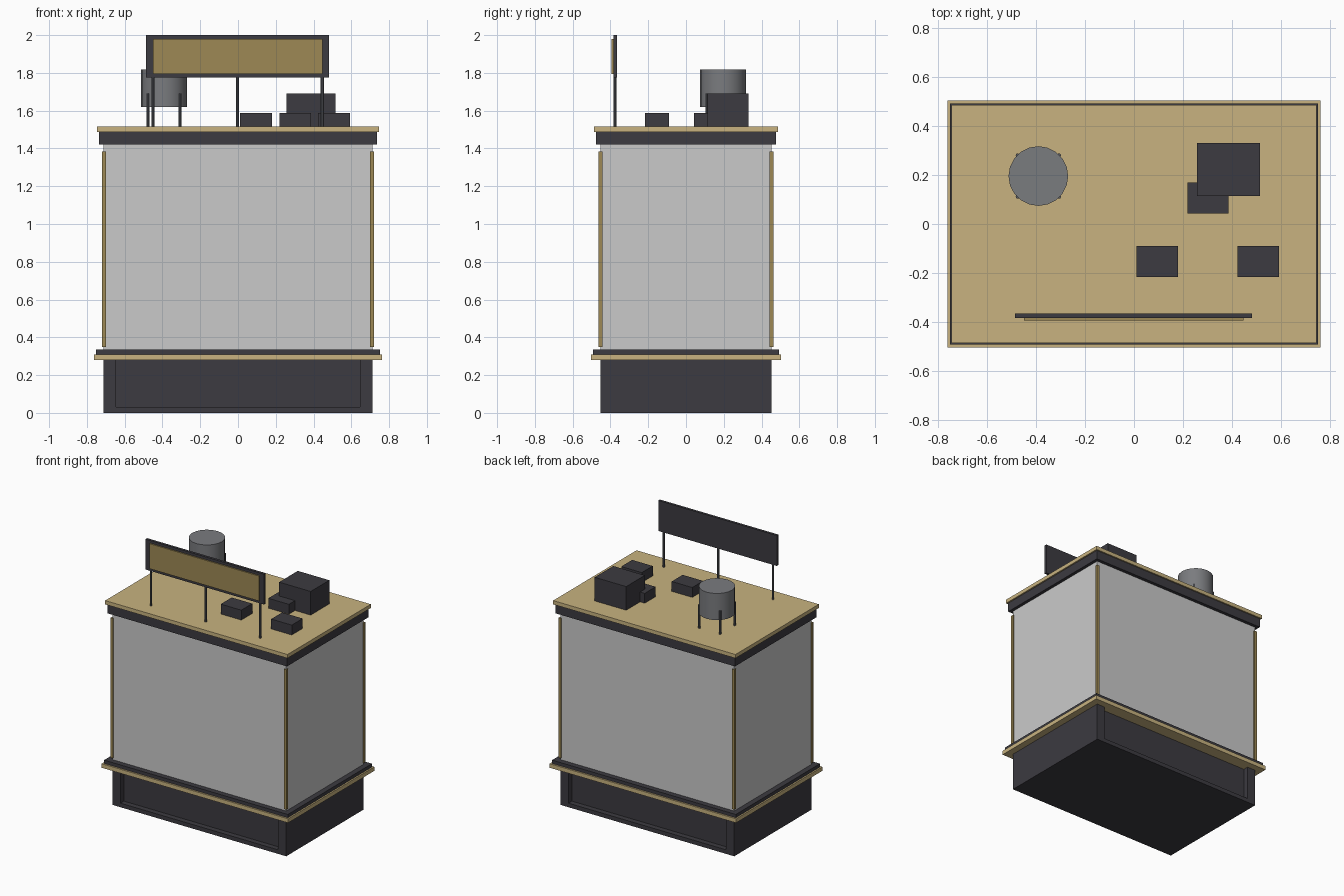
import bpy
import math

old = bpy.data.objects.get("Cube")
if old:
    bpy.data.objects.remove(old, do_unlink=True)


def material(name, rgb):
    m = bpy.data.materials.new(name)
    m.use_nodes = True
    m.diffuse_color = (*rgb, 1)
    m.node_tree.nodes["Principled BSDF"].inputs["Base Color"].default_value = (*rgb, 1)
    return m


TAN = material("tan trim", (0.58, 0.45, 0.215))
GOLD = material("dull gold", (0.34, 0.25, 0.09))
WALL = material("light grey wall", (0.59, 0.59, 0.59))
DARK = material("charcoal", (0.045, 0.043, 0.052))
STEEL = material("grey steel", (0.195, 0.2, 0.212))
POST = material("dark steel", (0.1, 0.105, 0.12))


def finish(name, mat):
    ob = bpy.context.object
    ob.name = name
    ob.data.name = name
    ob.data.materials.append(mat)
    return ob


def box(name, mat, x, y, z):
    """Box from (min, max) ranges on each axis."""
    bpy.ops.mesh.primitive_cube_add(size=1, location=[sum(r) / 2 for r in (x, y, z)])
    ob = finish(name, mat)
    for v in ob.data.vertices:
        for i, r in enumerate((x, y, z)):
            v.co[i] *= r[1] - r[0]
    return ob


def slab(name, mat, hx, hy, z0, z1):
    """Centred box given half sizes."""
    return box(name, mat, (-hx, hx), (-hy, hy), (z0, z1))


def rod(name, mat, x, y, z0, z1, radius, sides):
    bpy.ops.mesh.primitive_cylinder_add(vertices=sides, radius=radius, depth=z1 - z0,
                                        location=(x, y, (z0 + z1) / 2))
    bpy.ops.object.shade_smooth_by_angle(angle=math.radians(35))
    return finish(name, mat)


HX, HY, ROOF = 0.712, 0.453, 1.515

# Plinth with recessed front and back panels
slab("plinth_core", DARK, 0.65, HY - 0.04, 0, 0.28)
slab("plinth_bottom_rail", DARK, 0.65, HY, 0, 0.03)
for side, s in (("left", 1), ("right", -1)):
    box("plinth_end_" + side, DARK, sorted((s * 0.645, s * HX)), (-HY, HY), (0, 0.28))

# Sill, walls and cornice
slab("sill_band", TAN, 0.763, 0.504, 0.28, 0.31)
slab("sill_step", DARK, 0.752, 0.492, 0.31, 0.335)
slab("walls", WALL, HX, HY, 0.3, 1.43)
slab("cornice", DARK, 0.735, 0.477, 1.42, 1.487)
slab("roof_slab", TAN, 0.746, 0.487, 1.487, ROOF)

# Corner trims
for sx in (-1, 1):
    for sy in (-1, 1):
        name = "corner_trim_%s_%s" % ("back" if sy > 0 else "front", "left" if sx > 0 else "right")
        x, y = sx * 0.71, sy * 0.452
        box(name, GOLD, (x - 0.01, x + 0.01), (y - 0.01, y + 0.01), (0.35, 1.385))

# Roof sign on three posts
box("sign_board", DARK, (-0.487, 0.483), (-0.385, -0.366), (1.775, 2.0))
box("sign_panel", GOLD, (-0.45, 0.447), (-0.394, -0.385), (1.795, 1.98))
for i, x in enumerate((-0.45, -0.002, 0.446)):
    rod("sign_post_%d" % (i + 1), POST, x, -0.375, ROOF, 1.78, 0.008, 8)

# Water tank on four legs
TX, TY = -0.391, 0.196
rod("water_tank", STEEL, TX, TY, 1.62, 1.817, 0.122, 20)
for i in range(4):
    a = math.radians(45 + 90 * i)
    rod("tank_leg_%d" % (i + 1), POST, TX + 0.12 * math.cos(a), TY + 0.12 * math.sin(a),
        ROOF, 1.69, 0.008, 8)

# Rooftop equipment
box("large_roof_unit", DARK, (0.257, 0.515), (0.114, 0.332), (ROOF, 1.69))
for i, (x, y) in enumerate(((0.303, 0.106), (0.095, -0.153), (0.508, -0.153))):
    box("small_roof_unit_%d" % (i + 1), DARK, (x - 0.084, x + 0.084),
        (y - 0.064, y + 0.064), (ROOF, 1.588))
